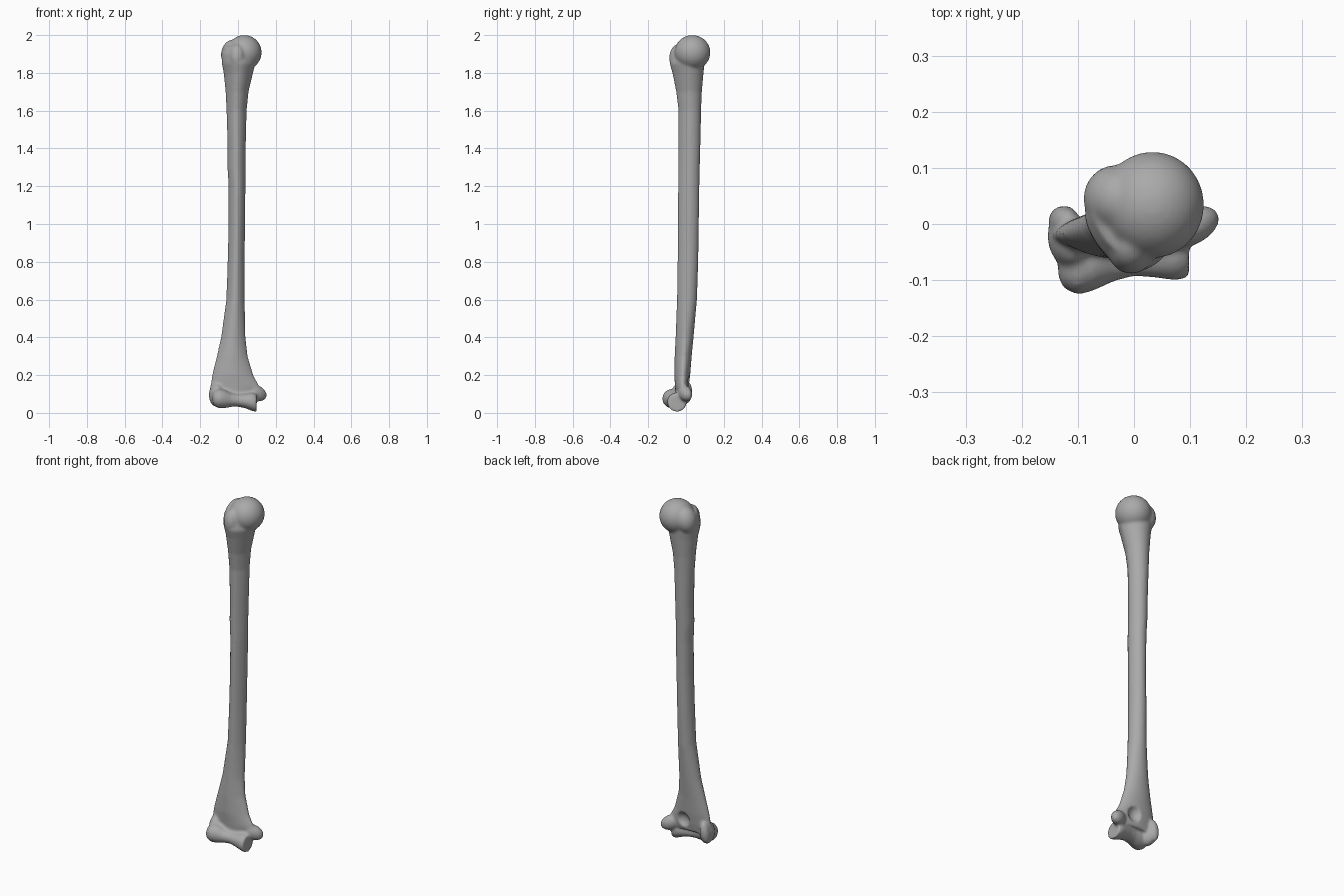
import bpy, bmesh, math
from mathutils import Matrix, Vector, Euler

cube = bpy.data.objects.get("Cube")
if cube:
    bpy.data.objects.remove(cube, do_unlink=True)

SEGMENTS = 32
bone_grey = bpy.data.materials.new("bone grey")
bone_grey.use_nodes = True
GREY = (0.4, 0.4, 0.4, 1)
bone_grey.diffuse_color = GREY
bone_grey.node_tree.nodes["Principled BSDF"].inputs["Base Color"].default_value = GREY


def loft(bm, rings, place, ridge=0.0):
    """Skin ellipses given as (station, a_min, a_max, b_min, b_max)."""
    loops = []
    for s, a0, a1, b0, b1 in rings:
        loop = []
        for i in range(SEGMENTS):
            t = 2 * math.pi * i / SEGMENTS
            c, n = math.cos(t), math.sin(t)
            if n < 0:  # pinch the front into a soft ridge
                c *= 1 - ridge * abs(n)
            a = (a0 + a1) / 2 + c * (a1 - a0) / 2
            b = (b0 + b1) / 2 + n * (b1 - b0) / 2
            loop.append(bm.verts.new(place(s, a, b)))
        loops.append(loop)
    for low, high in zip(loops, loops[1:]):
        for i in range(SEGMENTS):
            j = (i + 1) % SEGMENTS
            bm.faces.new((low[i], low[j], high[j], high[i]))
    bm.faces.new(loops[0][::-1])
    bm.faces.new(loops[-1])


def knob(bm, centre, radii, turn=(0, 0, 0)):
    """Add an ellipsoid, turned by degrees."""
    spin = Euler([math.radians(d) for d in turn]).to_matrix().to_4x4()
    matrix = Matrix.Translation(Vector(centre)) @ spin @ Matrix.Diagonal((*radii, 1))
    bmesh.ops.create_uvsphere(bm, u_segments=32, v_segments=20, radius=1, matrix=matrix)


def make_object(name, bm):
    bmesh.ops.recalc_face_normals(bm, faces=bm.faces)
    mesh = bpy.data.meshes.new(name)
    bm.to_mesh(mesh)
    bm.free()
    obj = bpy.data.objects.new(name, mesh)
    bpy.context.collection.objects.link(obj)
    return obj


bm = bmesh.new()

# Shaft, flaring at both ends
shaft = [
    (0.09, -0.145, 0.10, -0.055, 0.005),
    (0.14, -0.148, 0.115, -0.058, 0.015),
    (0.20, -0.138, 0.082, -0.062, 0.022),
    (0.30, -0.113, 0.052, -0.060, 0.030),
    (0.40, -0.090, 0.040, -0.055, 0.040),
    (0.60, -0.062, 0.035, -0.048, 0.058),
    (0.80, -0.055, 0.035, -0.045, 0.065),
    (1.00, -0.050, 0.037, -0.043, 0.068),
    (1.20, -0.050, 0.040, -0.042, 0.071),
    (1.30, -0.056, 0.040, -0.041, 0.073),
    (1.40, -0.055, 0.041, -0.040, 0.076),
    (1.60, -0.061, 0.046, -0.040, 0.080),
    (1.70, -0.066, 0.056, -0.052, 0.084),
    (1.80, -0.076, 0.080, -0.072, 0.093),
    (1.85, -0.086, 0.092, -0.086, 0.098),
    (1.90, -0.088, 0.080, -0.078, 0.100),
    (1.94, -0.074, 0.060, -0.055, 0.090),
]
loft(bm, shaft, lambda s, a, b: (a, b, s), ridge=0.25)

# Ball head and the two knobs beside it
knob(bm, (0.033, 0.034, 1.908), (0.092, 0.095, 0.092))
knob(bm, (-0.033, 0.045, 1.905), (0.056, 0.060, 0.072), (0, 15, 0))
knob(bm, (-0.005, -0.045, 1.89), (0.042, 0.043, 0.065), (-12, 0, 0))

# Elbow roller: round outer ball, waist, then a wide inner lip
roller = [
    (-0.135, -0.095, -0.055, 0.055, 0.095),
    (-0.125, -0.115, -0.035, 0.035, 0.115),
    (-0.100, -0.127, -0.020, 0.024, 0.128),
    (-0.070, -0.118, -0.018, 0.025, 0.122),
    (-0.035, -0.102, -0.018, 0.032, 0.105),
    (0.000, -0.093, -0.012, 0.033, 0.100),
    (0.040, -0.096, -0.002, 0.024, 0.103),
    (0.075, -0.101, 0.005, 0.010, 0.108),
    (0.098, -0.095, 0.000, 0.004, 0.100),
]
loft(bm, roller, lambda s, a, b: (s, a, b))

# Side knobs above the elbow
knob(bm, (0.100, -0.005, 0.105), (0.058, 0.033, 0.040), (0, 25, 25))
knob(bm, (-0.115, -0.030, 0.095), (0.038, 0.052, 0.062), (0, 0, 15))
knob(bm, (-0.125, 0.005, 0.110), (0.026, 0.028, 0.060), (0, 10, 0))

bone = make_object("arm_bone", bm)
bone.data.materials.append(bone_grey)

# Hollows behind and in front of the elbow
bm = bmesh.new()
knob(bm, (0.010, 0.035, 0.150), (0.046, 0.045, 0.050))
knob(bm, (0.015, -0.090, 0.145), (0.040, 0.034, 0.030))
hollows = make_object("elbow_hollows", bm)
hollows.hide_render = True

# Fuse the parts, carve the hollows and soften the joins
fuse = bone.modifiers.new("fuse", "REMESH")
fuse.mode = "VOXEL"
fuse.voxel_size = 0.006
carve = bone.modifiers.new("carve", "BOOLEAN")
carve.operation = "DIFFERENCE"
carve.object = hollows
even = bone.modifiers.new("even", "REMESH")
even.mode = "VOXEL"
even.voxel_size = 0.006
soften = bone.modifiers.new("soften", "SMOOTH")
soften.factor = 0.5
soften.iterations = 6

bpy.ops.object.select_all(action="DESELECT")
bone.select_set(True)
bpy.context.view_layer.objects.active = bone
for modifier in list(bone.modifiers):
    bpy.ops.object.modifier_apply(modifier=modifier.name)
bpy.data.objects.remove(hollows, do_unlink=True)
bpy.ops.object.shade_smooth()
